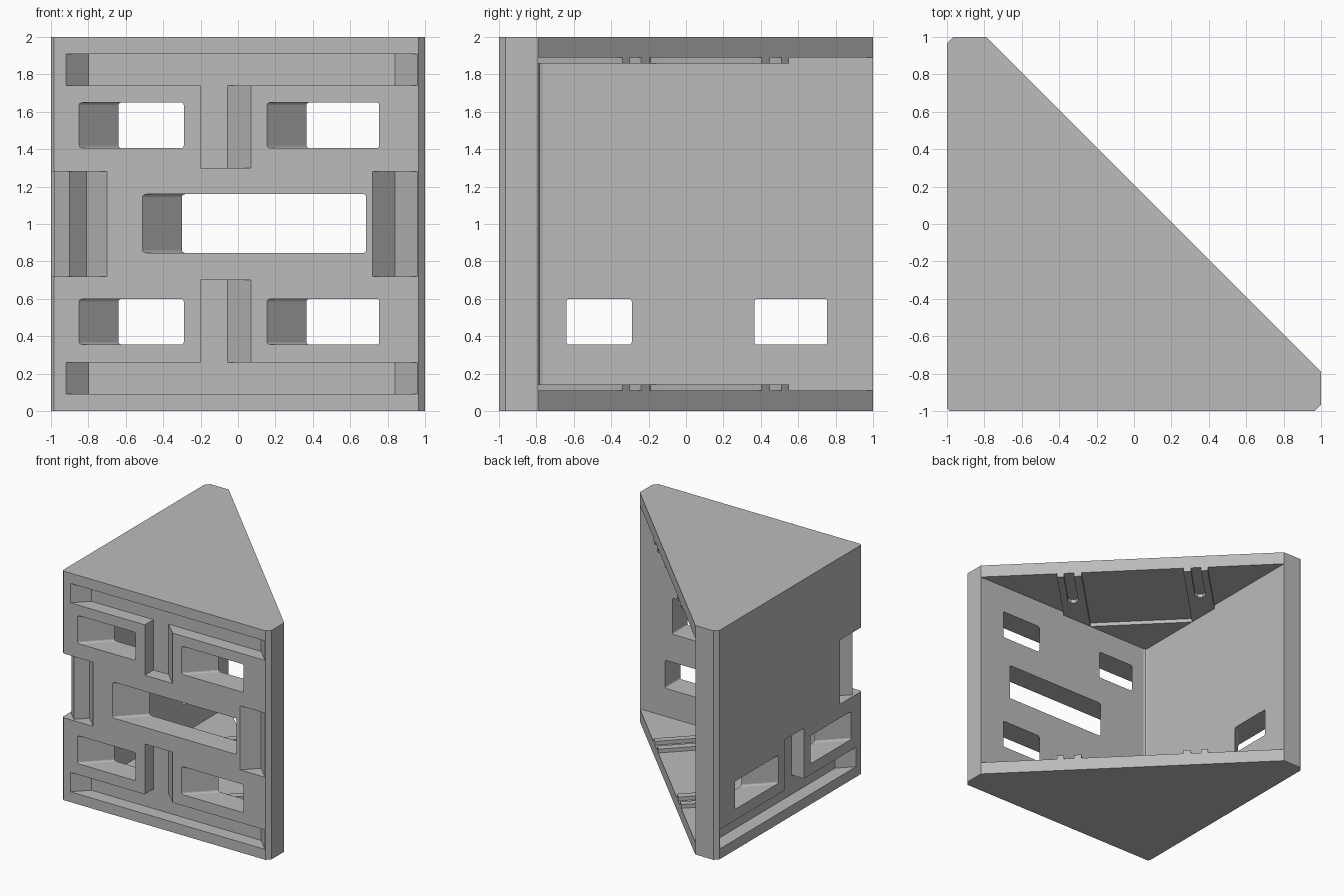
import bpy
import bmesh

cube = bpy.data.objects.get("Cube")
if cube:
    bpy.data.objects.remove(cube, do_unlink=True)

grey = bpy.data.materials.new("plain grey")
grey.use_nodes = True
GREY = (0.5, 0.5, 0.5, 1)
grey.diffuse_color = GREY
grey.node_tree.nodes["Principled BSDF"].inputs["Base Color"].default_value = GREY

OUT, IN, DEEP = -1.05, -0.74, -0.88   # cutter start, window end, groove floor


def prism(name, plan, low, high, swap=False, rounding=0):
    """Extrude a plan outline in z; swap mirrors it across the x = y plane."""
    bm = bmesh.new()
    verts = [bm.verts.new((x, y, low)) for x, y in plan]
    face = bm.faces.new(verts)
    new = bmesh.ops.extrude_face_region(bm, geom=[face])["geom"]
    for v in new:
        if isinstance(v, bmesh.types.BMVert):
            v.co.z = high
    if rounding:
        through = [e for e in bm.edges
                   if abs(e.verts[0].co.y - e.verts[1].co.y) > 0.2]
        bmesh.ops.bevel(bm, geom=through, offset=rounding, segments=3,
                        profile=0.5, affect='EDGES')
    if swap:
        for v in bm.verts:
            v.co.x, v.co.y = v.co.y, v.co.x
    bmesh.ops.recalc_face_normals(bm, faces=bm.faces[:])
    mesh = bpy.data.meshes.new(name)
    bm.to_mesh(mesh)
    bm.free()
    mesh.materials.append(grey)
    obj = bpy.data.objects.new(name, mesh)
    bpy.context.collection.objects.link(obj)
    return obj


def cut(target, cutter):
    mod = target.modifiers.new("cut", 'BOOLEAN')
    mod.operation, mod.solver, mod.object = 'DIFFERENCE', 'EXACT', cutter
    bpy.context.view_layer.objects.active = target
    bpy.ops.object.modifier_apply(modifier=mod.name)
    bpy.data.objects.remove(cutter, do_unlink=True)


# Corner block: solid triangular prism with chamfered corners
body = prism("corner_shell", [
    (-0.985, -1), (0.965, -1), (1, -0.965), (1, -0.79), (-0.79, 1),
    (-0.965, 1), (-1, 0.965), (-1, -0.985)], 0, 2)

# Hollow inside, open on the diagonal, with an eased inner corner
cut(body, prism("hollow", [
    (-0.765, -0.79), (1.2, -0.79), (1.2, 1.2), (-0.79, 1.2),
    (-0.79, -0.765), (-0.783, -0.783)], 0.11, 1.89))

# Dovetail post at the corner between the two walls
cut(body, prism("post_notch", [
    (-0.65, OUT), (-0.81, -0.89), (-0.9, -0.98), (-0.98, -0.9),
    (-0.89, -0.81), (OUT, -0.65), (OUT, OUT)], 0.72, 1.28))

for swap in (False, True):
    # Windows, each with one side splayed outwards
    windows = [(-0.51, 0.685, 0.845, 1.16)]
    for left, right in ((-0.85, -0.29), (0.155, 0.755)):
        windows += [(left, right, 0.355, 0.6), (left, right, 1.405, 1.65)]
    for left, right, low, high in windows:
        plan = [(left - 0.05, OUT), (right, OUT), (right, IN), (left + 0.26, IN)]
        cut(body, prism("window", plan, low, high, swap, 0.015))

    # Long grooves with ramped ends, and the short stems joining them
    groove = [(-0.97, OUT), (1.01, OUT), (0.84, DEEP), (-0.8, DEEP)]
    stem = [(-0.2, OUT), (0.12, OUT), (-0.055, DEEP), (-0.2, DEEP)]
    for low, high, stem_low, stem_high in ((1.74, 1.91, 1.3, 1.76),
                                           (0.09, 0.26, 0.24, 0.7)):
        cut(body, prism("groove", groove, low, high, swap))
        cut(body, prism("stem", stem, stem_low, stem_high, swap))

    # V notch near the free end of the wall
    cut(body, prism("v_notch", [(0.67, OUT), (0.84, DEEP), (1.01, OUT)],
                    0.72, 1.28, swap))

# Raised slotted guides on floor and ceiling, as (across, along) the diagonal
half = [(0.6, -0.98), (0.6, 0.21), (0.69, 0.21), (0.69, -0.37), (0.72, -0.41),
        (0.78, -0.41), (0.81, -0.37), (0.81, 0.21), (0.89, 0.21), (0.89, -0.69)]
outline = half + [(0, -1.58)] + [(-s, t) for s, t in reversed(half)]
plan = [((s + t) / 2, (t - s) / 2) for s, t in outline]
prism("floor_guide", plan, 0.11, 0.143)
prism("ceiling_guide", plan, 1.857, 1.89)
